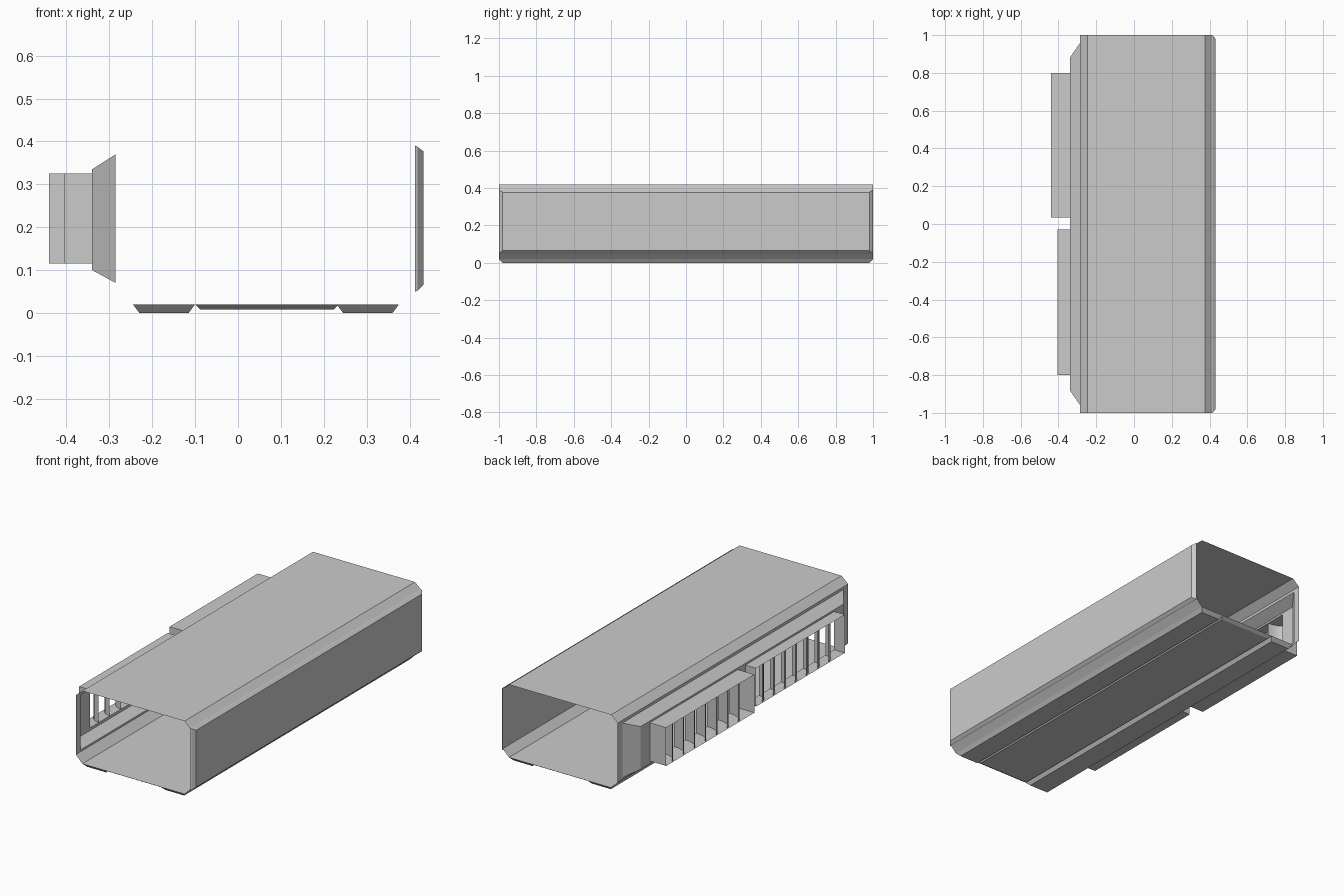
import bpy, bmesh, math

if "Cube" in bpy.data.objects:
    bpy.data.objects.remove(bpy.data.objects["Cube"])


def make(name, verts, faces):
    me = bpy.data.meshes.new(name)
    me.from_pydata(verts, [], faces)
    bm = bmesh.new()
    bm.from_mesh(me)
    bmesh.ops.recalc_face_normals(bm, faces=bm.faces)
    bm.to_mesh(me)
    bm.free()
    ob = bpy.data.objects.new(name, me)
    bpy.context.collection.objects.link(ob)
    return ob


def sweep(name, profile, axis, a, b):
    """Sheet: open profile of 2D points extruded along y (x,z points) or z (x,y points)."""
    place = (lambda p, t: (p[0], t, p[1])) if axis == 'y' else (lambda p, t: (p[0], p[1], t))
    verts = [place(p, t) for t in (a, b) for p in profile]
    n = len(profile)
    return make(name, verts, [(i, i + 1, n + i + 1, n + i) for i in range(n - 1)])


def rings(name, loops, cap=False):
    """Connect a series of four-cornered loops; optionally close both ends."""
    verts = [v for l in loops for v in l]
    faces = []
    for k in range(len(loops) - 1):
        for i in range(4):
            j = (i + 1) % 4
            faces.append((4 * k + i, 4 * k + j, 4 * k + 4 + j, 4 * k + 4 + i))
    if cap:
        m = 4 * (len(loops) - 1)
        faces += [(0, 1, 2, 3), (m, m + 1, m + 2, m + 3)]
    return make(name, verts, faces)


def rect_x(x, y0, y1, z0, z1):
    return [(x, y0, z0), (x, y1, z0), (x, y1, z1), (x, y0, z1)]


def rect_z(z, x0, x1, y):
    return [(x0, -y, z), (x1, -y, z), (x1, y, z), (x0, y, z)]


# Open-ended chamfered hull, left side left open for the window wall
hull = [(-.285, .385), (-.245, .42), (.375, .42), (.415, .385),
        (.415, .06), (.375, .02), (-.245, .02), (-.285, .06)]
sweep("hull_shell", hull, 'y', -1, 1)

# Left wall with flared duct and its outer frame
rings("window_wall", [rect_x(-.285, -1, 1, .06, .385),
                      rect_x(-.285, -.96, .96, .07, .37),
                      rect_x(-.34, -.88, .88, .10, .335),
                      rect_x(-.34, -.80, .80, .115, .325)])
make("window_divider", rect_x(-.34, -.03, .035, .115, .325), [(0, 1, 2, 3)])

# Two louvre boxes with curved slats
for name, y0, y1, depth in (("rear", .035, .80, -.44), ("front", -.80, -.03, -.405)):
    rings(name + "_louvre_box", [rect_x(-.34, y0, y1, .115, .325),
                                 rect_x(depth, y0, y1, .115, .325)])
    reach = -.34 - depth - .005
    for i in range(1, 8):
        y = y0 + (y1 - y0) * i / 8 - .02
        arc = [(-.34 - reach * math.sin(a), y + .06 * (1 - math.cos(a)))
               for a in (math.pi / 2 * k / 5 for k in range(6))]
        slat = sweep(f"{name}_slat_{i}", arc, 'z', .115, .325)
        for p in slat.data.polygons:
            p.use_smooth = True

# Right side bevelled cladding plate
rings("side_plate", [rect_x(.413, -1, 1, .05, .39),
                     rect_x(.418, -.998, .998, .052, .388),
                     rect_x(.432, -.98, .98, .065, .377)], cap=True)

# Bevelled floor strips underneath
for name, x0, x1, z, b in (("left_skid", -.245, -.10, 0, .015),
                           ("belly_plate", -.10, .235, .008, .012),
                           ("right_skid", .23, .375, 0, .015)):
    rings(name, [rect_z(.02, x0, x1, 1), rect_z(z, x0 + b, x1 - b, .98)], cap=True)
